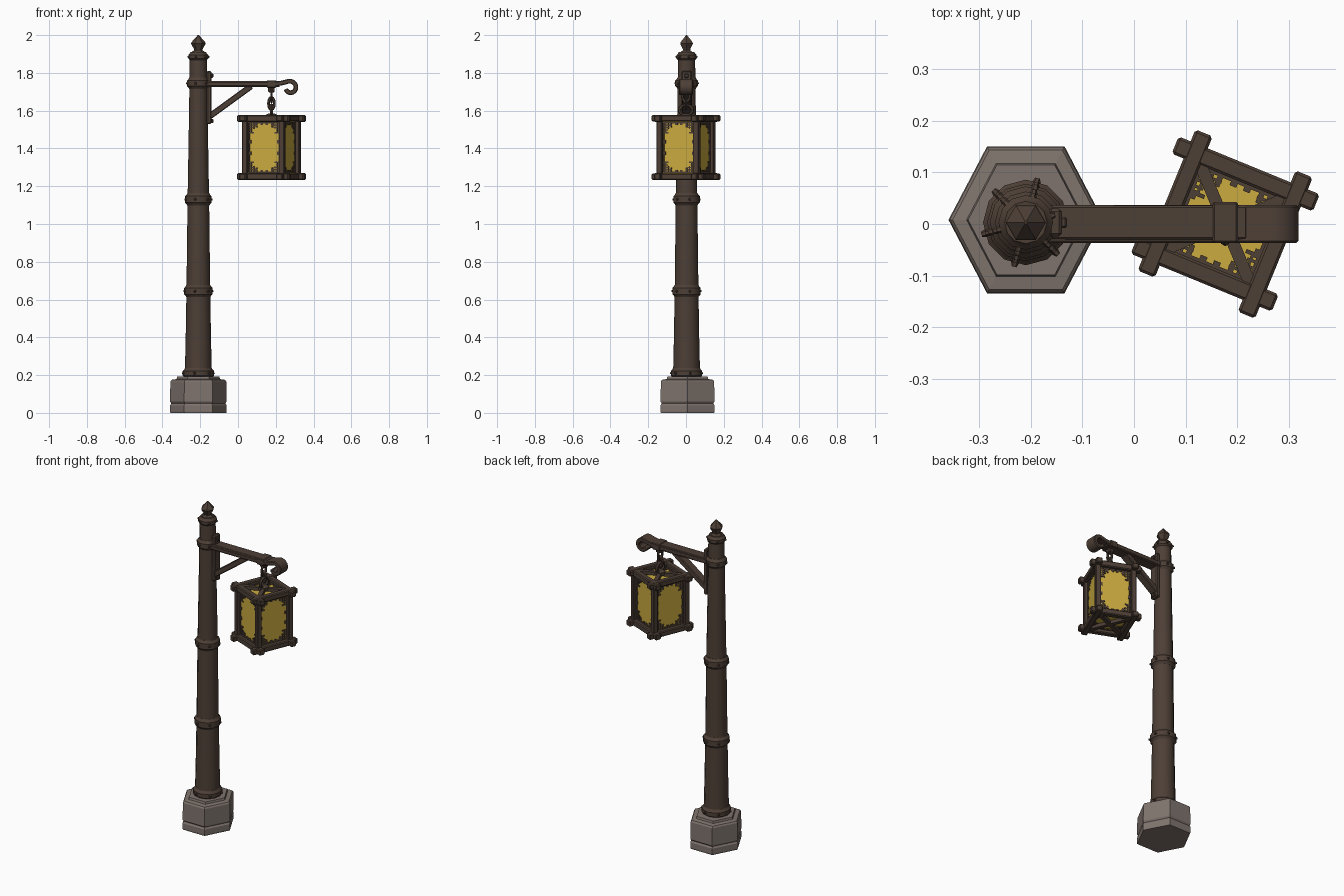
import bpy, bmesh, math
from math import cos, sin, pi, radians
from mathutils import Matrix, Vector

cube = bpy.data.objects.get("Cube")
if cube:
    bpy.data.objects.remove(cube)


def material(name, rgb):
    m = bpy.data.materials.new(name)
    m.use_nodes = True
    m.diffuse_color = (*rgb, 1)
    bsdf = next(n for n in m.node_tree.nodes if n.type == 'BSDF_PRINCIPLED')
    bsdf.inputs["Base Color"].default_value = (*rgb, 1)
    return m


WOOD = material("dark brown wood", (0.075, 0.05, 0.037))
STONE = material("grey stone", (0.215, 0.175, 0.155))
GLASS = material("amber glass", (0.60, 0.41, 0.05))


def finish(name, bm, mat, matrix=None, bevel=0, smooth=False):
    bmesh.ops.recalc_face_normals(bm, faces=bm.faces)
    me = bpy.data.meshes.new(name)
    bm.to_mesh(me)
    bm.free()
    me.materials.append(mat)
    ob = bpy.data.objects.new(name, me)
    bpy.context.collection.objects.link(ob)
    if matrix:
        ob.matrix_world = matrix
    if bevel:
        mod = ob.modifiers.new("bevel", 'BEVEL')
        mod.width, mod.segments = bevel, 1
    if smooth:
        bpy.ops.object.select_all(action='DESELECT')
        ob.select_set(True)
        bpy.context.view_layer.objects.active = ob
        bpy.ops.object.shade_smooth_by_angle(angle=radians(35))
    return ob


def add_box(bm, centre, size, rot=None):
    m = Matrix.Translation(centre) @ (rot or Matrix()) @ Matrix.Diagonal((*size, 1))
    bmesh.ops.create_cube(bm, size=1, matrix=m)


def boxes(name, parts, mat=WOOD, matrix=None, bevel=0):
    bm = bmesh.new()
    for p in parts:
        add_box(bm, *p)
    return finish(name, bm, mat, matrix, bevel)


def lathe(name, profile, sides, mat, centre, stretch=1, smooth=False):
    """Stack rings of (radius, height) and close both ends."""
    bm = bmesh.new()
    rings = [[bm.verts.new((r * cos(2 * pi * i / sides), stretch * r * sin(2 * pi * i / sides), z))
              for i in range(sides)] for r, z in profile]
    for a, b in zip(rings, rings[1:]):
        for i in range(sides):
            j = (i + 1) % sides
            bm.faces.new((a[i], a[j], b[j], b[i]))
    bm.faces.new(rings[0])
    bm.faces.new(rings[-1])
    return finish(name, bm, mat, Matrix.Translation(centre), smooth=smooth)


def ribbon(name, path, width, thick):
    """Flat strap of constant width that follows a path in the xz plane."""
    bm = bmesh.new()
    rings = []
    for i, p in enumerate(path):
        d = (path[min(i + 1, len(path) - 1)] - path[max(i - 1, 0)]).normalized()
        n = Vector((-d.z, 0, d.x)) * thick / 2
        w = Vector((0, width / 2, 0))
        rings.append([bm.verts.new(p + v) for v in (n + w, n - w, -n - w, -n + w)])
    for a, b in zip(rings, rings[1:]):
        for i in range(4):
            j = (i + 1) % 4
            bm.faces.new((a[i], a[j], b[j], b[i]))
    bm.faces.new(rings[0])
    bm.faces.new(rings[-1])
    return finish(name, bm, WOOD, bevel=0.004, smooth=True)


def ring_link(name, centre, rx, rz, tube, turn):
    """Oval chain link standing upright."""
    bpy.ops.mesh.primitive_torus_add(major_radius=1, minor_radius=tube / rx,
                                     major_segments=14, minor_segments=6)
    ob = bpy.context.object
    ob.name = name
    ob.data.transform(Matrix.Rotation(turn, 4, 'Z') @ Matrix.Diagonal((rx, rx, rz, 1))
                      @ Matrix.Rotation(pi / 2, 4, 'X'))
    ob.location = centre
    ob.data.materials.append(WOOD)
    bpy.ops.object.shade_smooth_by_angle(angle=radians(50))


# Stone base
POST = Vector((-0.21, 0.003, 0))
lathe("stone_base", [(0.148, 0), (0.15, 0.008), (0.15, 0.04), (0.143, 0.05), (0.15, 0.06),
                     (0.148, 0.165), (0.142, 0.175), (0.115, 0.179), (0.112, 0.192)],
      6, STONE, POST + Vector((0, 0.005, 0)), stretch=1.1)

# Tapered post and the collars around it
lathe("post", [(0.072, 0.18), (0.067, 0.4), (0.063, 0.64), (0.057, 1.13), (0.049, 1.6), (0.045, 1.9)],
      12, WOOD, POST, smooth=True)
for i, (z, r, h) in enumerate([(0.21, 0.083, 0.04), (0.645, 0.075, 0.05), (1.13, 0.07, 0.05),
                               (1.745, 0.06, 0.045), (1.885, 0.053, 0.035)]):
    b = 0.008
    lathe(f"collar_{i + 1}", [(r - 0.012, z - h / 2 - b), (r - b, z - h / 2), (r, z - h / 2 + b),
                              (r, z + h / 2 - b), (r - b, z + h / 2), (r - 0.012, z + h / 2 + b)],
          12, WOOD, POST, smooth=True)
    bm = bmesh.new()
    for k in range(6):
        turn = Matrix.Rotation(k * pi / 3 + pi / 12, 4, 'Z')
        place = turn @ Matrix.Translation((r, 0, z)) @ Matrix.Rotation(pi / 2, 4, 'Y')
        bmesh.ops.create_cone(bm, cap_ends=True, segments=6, radius1=0.009, radius2=0.005,
                              depth=0.012, matrix=place)
    finish(f"collar_bolts_{i + 1}", bm, WOOD, Matrix.Translation(POST))

# Pointed finial
lathe("finial", [(0.036, 1.895), (0.036, 1.91), (0.022, 1.92), (0.024, 1.928),
                 (0.039, 1.955), (0.036, 1.963), (0.003, 2.0)], 6, WOOD, POST)

# Arm with a curled end, back plate, brace
curl = Vector((0.276, 0, 1.722))
path = [Vector((-0.17, 0, 1.742)), Vector((0.2, 0, 1.741)), Vector((0.235, 0, 1.747))]
for i in range(15):
    a, r = radians(105 - 19 * i), 0.035 - 0.0008 * i
    path.append(curl + Vector((r * cos(a), 0, r * sin(a))))
ribbon("arm", path, 0.074, 0.025)
boxes("arm_core", [((0.02, 0.003, 1.741), (0.4, 0.066, 0.034))], bevel=0.004)
boxes("back_plate", [((-0.153, 0.003, 1.67), (0.026, 0.055, 0.28))], bevel=0.006)
boxes("plate_bolts", [((-0.137, 0.003, z), (0.014, 0.022, 0.022)) for z in (1.545, 1.785)], bevel=0.004)
start, end = Vector((-0.15, 0.003, 1.57)), Vector((0.07, 0.003, 1.73))
slope = Matrix.Rotation(-math.atan2(end.z - start.z, end.x - start.x), 4, 'Y')
boxes("brace", [((start + end) / 2, ((end - start).length, 0.05, 0.032), slope)], bevel=0.004)

# Hanger
HX = 0.177
boxes("arm_strap", [((HX, 0.003, 1.741), (0.05, 0.08, 0.04)),
                    ((HX, 0.003, 1.71), (0.035, 0.035, 0.025))], bevel=0.004)
ring_link("upper_link", (HX, 0, 1.68), 0.02, 0.032, 0.007, pi / 2)
ring_link("middle_link", (HX, 0, 1.638), 0.016, 0.028, 0.007, 0)
ring_link("lower_link", (HX, 0, 1.603), 0.034, 0.028, 0.009, pi / 2)

# Lantern frame, all in its own turned space
LAN = Matrix.Translation((0.177, 0, 1.405)) @ Matrix.Rotation(radians(-22.3), 4, 'Z')
C, TOP = 0.105, 0.153
bars = []
for s in (-1, 1):
    for t in (-1, 1):
        bars.append(((0, s * C, t * TOP), (0.296, 0.036, 0.036)))
        bars.append(((s * C, 0, t * (TOP + 0.002)), (0.036, 0.296, 0.034)))
boxes("lantern_rails", bars, matrix=LAN, bevel=0.005)
boxes("lantern_corner_posts", [((s * C, t * C, 0), (0.03, 0.03, 0.3))
                               for s in (-1, 1) for t in (-1, 1)], matrix=LAN, bevel=0.003)
cross = [((0, 0, t * 0.158), (0.28, 0.024, 0.02), Matrix.Rotation(a, 4, 'Z'))
         for t in (-1, 1) for a in (pi / 4, -pi / 4)]
boxes("lantern_cross_bars", cross, matrix=LAN)
lathe("lantern_cap", [(0.03, 1.56), (0.03, 1.578), (0.015, 1.585)], 8, WOOD, (HX, 0, 0))

# Glass box
boxes("lantern_glass", [((0, 0, 0), (0.196, 0.196, 0.296))], GLASS, LAN)


# Lattice plates over the glass: stepped corners and a pierced border
def lattice(w, h):
    parts = []
    d = 0.005
    for s in (-1, 1):
        parts.append(((s * w, 0, 0), (0.008, d, 2 * h)))
        parts.append(((0, 0, s * h), (2 * w, d, 0.008)))
        for t in (-1, 1):
            for k, reach in enumerate((0.048, 0.034, 0.02)):
                off = 0.013 * (k + 1)
                parts.append(((s * (w - off), 0, t * (h - reach / 2)), (0.006, d, reach)))
                parts.append(((s * (w - reach / 2), 0, t * (h - off)), (reach, d, 0.006)))
            parts.append(((s * (w - 0.014), 0, t * (h - 0.052)), (0.028, d, 0.008)))
            parts.append(((s * (w - 0.043), 0, t * (h - 0.012)), (0.008, d, 0.024)))
            parts.append(((s * (w - 0.006), 0, t * 0.03), (0.012, d, 0.018)))
            parts.append(((s * 0.014, 0, t * (h - 0.006)), (0.014, d, 0.012)))
    return parts


for i, name in enumerate(("front", "left", "back", "right")):
    side = Matrix.Rotation(i * pi / 2, 4, 'Z') @ Matrix.Translation((0, -0.0995, 0))
    boxes(f"lattice_{name}", lattice(0.087, 0.131), matrix=LAN @ side)
for name, s in (("top", 1), ("bottom", -1)):
    lid = Matrix.Translation((0, 0, s * 0.1495)) @ Matrix.Rotation(pi / 2, 4, 'X')
    boxes(f"lattice_{name}", lattice(0.085, 0.085), matrix=LAN @ lid)
